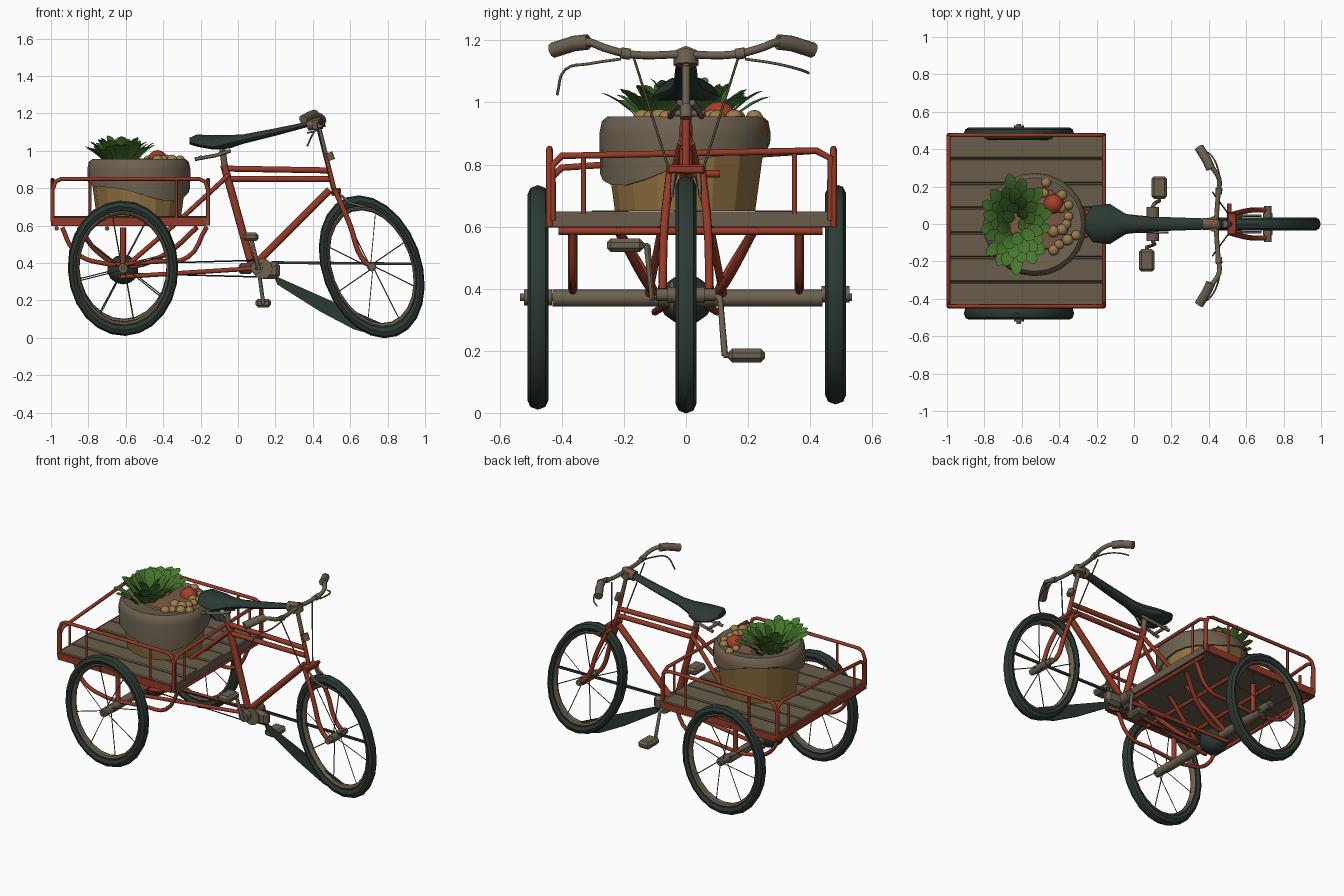
import bpy, bmesh, math, random
from mathutils import Matrix, Vector

random.seed(4)
if "Cube" in bpy.data.objects:
    bpy.data.objects.remove(bpy.data.objects["Cube"])


def material(name, *rgb):
    m = bpy.data.materials.new(name)
    m.use_nodes = True
    m.diffuse_color = (*rgb, 1)
    bsdf = m.node_tree.nodes["Principled BSDF"]
    bsdf.inputs["Base Color"].default_value = (*rgb, 1)
    bsdf.inputs["Roughness"].default_value = 0.8
    return m


RED = material("red paint", .30, .042, .02)
STEEL = material("dull steel", .15, .12, .08)
RUBBER = material("dark green rubber", .025, .041, .033)
WOOD = material("deck wood", .14, .11, .07)
TAN = material("basket tan", .29, .17, .055)
CLOTH = material("sack cloth", .15, .12, .08)
LEAF = material("leaf green", .065, .19, .028)
POTATO = material("potato", .33, .20, .075)
TOMATO = material("tomato red", .38, .05, .022)
SOIL = material("reddish soil", .20, .10, .055)


def finish(name, bm, mat, smooth=True):
    """Turn a bmesh into a coloured object."""
    mesh = bpy.data.meshes.new(name)
    bmesh.ops.recalc_face_normals(bm, faces=bm.faces)
    bm.to_mesh(mesh)
    bm.free()
    mesh.materials.append(mat)
    obj = bpy.data.objects.new(name, mesh)
    bpy.context.collection.objects.link(obj)
    if smooth:
        activate(obj)
        bpy.ops.object.shade_smooth_by_angle(angle=math.radians(40))
    return obj


def activate(obj):
    bpy.ops.object.select_all(action="DESELECT")
    obj.select_set(True)
    bpy.context.view_layer.objects.active = obj


def tube(name, pts, r, mat, curved=False, sides=2):
    """Sweep a round section along a path."""
    cu = bpy.data.curves.new(name, "CURVE")
    cu.dimensions = "3D"
    cu.bevel_depth, cu.bevel_resolution = r, sides
    cu.use_fill_caps, cu.resolution_u = True, 4
    if curved:
        sp = cu.splines.new("BEZIER")
        sp.bezier_points.add(len(pts) - 1)
        for bp, p in zip(sp.bezier_points, pts):
            bp.co = p
            bp.handle_left_type = bp.handle_right_type = "AUTO"
    else:
        sp = cu.splines.new("POLY")
        sp.points.add(len(pts) - 1)
        for bp, p in zip(sp.points, pts):
            bp.co = (*p, 1)
    cu.materials.append(mat)
    obj = bpy.data.objects.new(name, cu)
    bpy.context.collection.objects.link(obj)
    activate(obj)
    bpy.ops.object.convert(target="MESH")
    bpy.ops.object.shade_smooth_by_angle(angle=math.radians(50))


def box(name, loc, size, mat, bevel=0.0):
    bm = bmesh.new()
    bmesh.ops.create_cube(bm, size=1, matrix=Matrix.Translation(loc) @ Matrix.Diagonal((*size, 1)))
    if bevel:
        bmesh.ops.bevel(bm, geom=bm.edges[:], offset=bevel, segments=1, affect="EDGES")
    finish(name, bm, mat, False)


def ball(name, loc, r, mat, squash=1):
    bm = bmesh.new()
    m = Matrix.Translation(loc) @ Matrix.Diagonal((1, 1, squash, 1))
    bmesh.ops.create_uvsphere(bm, u_segments=10, v_segments=7, radius=r, matrix=m)
    finish(name, bm, mat)


def loft(name, rings, mat, smooth=True, caps=True):
    """Skin a list of closed rings of equal length."""
    bm = bmesh.new()
    vs = [[bm.verts.new(p) for p in ring] for ring in rings]
    n = len(vs[0])
    for a, b in zip(vs, vs[1:]):
        for i in range(n):
            bm.faces.new((a[i], a[(i + 1) % n], b[(i + 1) % n], b[i]))
    if caps:
        bm.faces.new(vs[0])
        bm.faces.new(vs[-1])
    return finish(name, bm, mat, smooth)


def plate(name, outline, y, t, mat):
    loft(name, [[(x, y + d, z) for x, z in outline] for d in (-t / 2, t / 2)], mat, False)


def circle(cx, cy, r, z, n):
    """Horizontal ring; z may be a function of the angle."""
    angles = [i * math.tau / n for i in range(n)]
    return [(cx + r * math.cos(a), cy + r * math.sin(a), z(a) if callable(z) else z) for a in angles]


# Wheels: oval tyre, rim, spokes and hub
def wheel(name, centre, half_x, half_z, tilt, hub):
    place = Matrix.Translation(centre) @ Matrix.Rotation(tilt, 4, "Y")

    def point(a, k, y=0):
        return place @ Vector((half_x * k * math.cos(a), y, half_z * k * math.sin(a)))

    for part, k, wide, deep, mat in (("tyre", .915, .034, .085, RUBBER), ("rim", .83, .022, .04, STEEL)):
        section = [i * math.tau / 8 for i in range(8)]
        rings = [[point(i * math.tau / 24, k + deep * math.cos(t), wide * math.sin(t)) for t in section]
                 for i in range(24)]
        loft(f"{name}_{part}", rings + rings[:1], mat, True, False)
    for i in range(8):
        a = i * math.tau / 8 + .2
        tube(f"{name}_spoke", [point(a + .3, .07, .025 * (-1) ** i), point(a, .83)], .003, STEEL, sides=0)
    x, y, z = centre
    tube(f"{name}_hub", [(x, y - hub, z), (x, y + hub, z)], .026, STEEL)


wheel("front_wheel", (.715, 0, .38), .265, .395, math.radians(-20), .06)
wheel("right_rear_wheel", (-.615, -.477, .372), .295, .362, math.radians(-2), .045)
wheel("left_rear_wheel", (-.615, .482, .382), .295, .355, math.radians(-2), .045)

# Rear axle
tube("rear_axle", [(-.615, -.43, .37), (-.615, .44, .37)], .028, STEEL)
tube("axle_spindle", [(-.615, -.535, .373), (-.615, .535, .373)], .012, STEEL)
ball("axle_gear_case", (-.615, 0, .365), .088, RUBBER, .9)

# Cargo deck
for i in range(7):
    box("deck_plank", (-.577, -.377 + i * .132, .63 + .004 * (i % 2)), (.83, .128, .035), WOOD, .006)
box("deck_underside", (-.577, .018, .606), (.82, .89, .012), WOOD)
box("deck_front_edge", (-.163, .018, .625), (.014, .935, .048), WOOD)
for y in (-.443, .478):
    box("deck_side_rim", (-.582, y, .62), (.82, .018, .045), RED)
box("deck_rear_rim", (-.993, .018, .62), (.016, .92, .045), RED)
for x in (-.97, -.7, -.45, -.17):
    tube("deck_cross_bar", [(x, -.41, .585), (x, .44, .585)], .012, RED)

# Railings on all four sides
for y in (-.44, .475):
    tube("side_rail", [(-.992, y, .62), (-.992, y, .79), (-.975, y, .835), (-.945, y, .85), (-.21, y, .85),
                       (-.175, y, .835), (-.16, y, .79), (-.16, y, .6)], .011, RED)
    for x in (-.79, -.33):
        tube("side_rail_post", [(x, y, .64), (x, y, .85)], .008, RED)
for x, low in ((-.992, .79), (-.16, .828)):
    tube("end_rail", [(x, -.43, .62), (x, -.43, low - .03), (x, -.4, low), (x, .42, .845), (x, .465, .82),
                      (x, .465, .62)], .011, RED)
    for y in (-.33, .35):
        tube("end_rail_post", [(x, y, .64), (x, y, low + .008)], .008, RED)

# Undercarriage
for s in (1, -1):
    y = .365 * s
    tube("cradle_tube", [(-.94, y, .59), (-.88, y, .47), (-.78, y, .41), (-.42, y, .41), (-.27, y, .43),
                         (-.17, y, .59)], .012, RED, True)
    tube("axle_hanger", [(-.615, y, .59), (-.615, y, .37)], .015, RED)
    tube("inner_cradle", [(-.85, .22 * s, .59), (-.75, .14 * s, .46), (-.615, .1 * s, .385), (-.4, .14 * s, .44),
                          (-.22, .22 * s, .59)], .014, RED, True)
    tube("seat_stay", [(-.05, .015 * s, .87), (-.3, .07 * s, .64), (-.6, .12 * s, .38)], .013, RED)
    tube("chain_stay", [(.07, .03 * s, .37), (-.64, .1 * s, .325)], .012, RED)
for z in (.345, .395):
    tube("chain", [(-.61, -.045, z), (.13, -.045, .37 + (z - .37) * 1.8)], .004, RUBBER, sides=0)

# Main frame
tube("seat_tube", [(-.075, 0, .925), (.08, 0, .365)], .021, RED)
tube("top_tube", [(-.085, 0, .905), (.487, 0, .895)], .016, RED)
tube("second_top_tube", [(-.04, 0, .85), (.49, 0, .848)], .016, RED)
tube("down_tube", [(.49, 0, .79), (.1, 0, .4)], .02, RED)
tube("head_tube", [(.462, 0, 1.0), (.52, 0, .77)], .013, RED)
tube("steering_column", [(.425, 0, 1.15), (.465, 0, .99)], .013, STEEL)
tube("bell_bracket", [(.485, 0, .99), (.5, 0, .95)], .02, STEEL)

# Fork
box("fork_crown", (.525, 0, .785), (.05, .12, .03), RED, .006)
for s in (1, -1):
    tube("fork_blade", [(.52, .05 * s, .785), (.6, .07 * s, .6), (.66, .075 * s, .43), (.715, .075 * s, .375)],
         .014, RED, True)
    tube("fork_end", [(.715, .06 * s, .38), (.715, .095 * s, .38)], .02, STEEL)
    tube("brake_arm", [(.54, .04 * s, .77), (.6, .045 * s, .72), (.68, .045 * s, .7)], .007, STEEL)
    tube("brake_rod", [(.42, .17 * s, 1.15), (.5, .06 * s, .8), (.56, .05 * s, .72)], .004, STEEL, sides=1)
tube("lamp_stub", [(.51, .02, .77), (.51, .11, .77)], .012, RED)

# Handlebar with grips and brake levers, set a little to the right
MID = -.01
half = [(.45, .17, 1.155), (.455, .25, 1.175), (.42, .31, 1.195), (.36, .4, 1.175)]
bar = [(x, MID - y, z) for x, y, z in reversed(half)] + [(.44, MID, 1.155)]
bar += [(x, MID + y, z) for x, y, z in half]
tube("handlebar", bar, .013, STEEL, True)
for s in (1, -1):
    tube("grip", [(.41, MID + .305 * s, 1.195), (.39, MID + .35 * s, 1.19), (.348, MID + .42 * s, 1.168)],
         .025, STEEL)
    tube("brake_lever", [(.46, MID + .2 * s, 1.14), (.45, MID + .3 * s, 1.125), (.41, MID + .38 * s, 1.105),
                         (.37, MID + .405 * s, 1.06 + .035 * s)], .0045, STEEL, True)
    tube("lever_clamp", [(.452, MID + .17 * s, 1.155), (.455, MID + .2 * s, 1.16)], .018, STEEL)
tube("stem_neck", [(.37, 0, 1.14), (.45, 0, 1.15)], .033, SOIL)
tube("headset", [(.43, 0, 1.12), (.42, 0, 1.165)], .04, STEEL)

# Saddle with drooping sides and long nose: x, height, half width, half thickness
stations = [(-.258, 1.052, .045, .018), (-.22, 1.055, .098, .032), (-.13, 1.045, .108, .038),
            (-.045, 1.048, .055, .036), (.03, 1.063, .04, .025), (.2, 1.1, .036, .02), (.38, 1.143, .03, .014)]
loft("saddle", [[(x, w * math.cos(a), z + h * math.sin(a) - 2.2 * (w * math.cos(a)) ** 2)
                 for a in [i * math.tau / 12 for i in range(12)]] for x, z, w, h in stations], RUBBER)
tube("seat_post", [(-.085, 0, 1.02), (-.07, 0, .91)], .017, STEEL)
for s in (1, -1):
    tube("saddle_rail", [(-.23, .05 * s, .955), (-.12, .04 * s, .975), (-.04, .02 * s, 1.0)], .01, STEEL)
tube("saddle_spring_bar", [(-.2, -.06, .965), (-.2, .06, .965)], .01, STEEL)

# Bottom bracket, cranks and pedals
tube("bottom_bracket", [(.1, -.09, .375), (.1, .09, .375)], .034, STEEL)
tube("chain_ring", [(.13, -.052, .37), (.13, -.04, .37)], .055, STEEL, sides=4)
box("gear_housing", (.165, 0, .36), (.12, .06, .09), STEEL, .02)
box("chain_guide", (.04, 0, .37), (.07, .05, .06), STEEL, .012)
for s, x, z in ((1, .135, .185), (-1, .068, .54)):
    tube("crank_arm", [(.1, .09 * s, .375), (.11, .11 * s, .37), (x, .125 * s, z)], .011, STEEL)
    tube("pedal_spindle", [(x, .12 * s, z), (x, .25 * s, z)], .008, STEEL)
    box("pedal", (x, .195 * s, z), (.085, .12, .045), STEEL, .014)

# Stretched guard and tension rod between cranks and front wheel
plate("lower_guard", [(.19, .335), (.21, .285), (.44, .14), (.62, .045), (.74, .012), (.83, .05)], 0, .012, RUBBER)
plate("tension_strip", [(.18, .41), (.18, .395), (.98, .388), (.98, .402)], 0, .012, RUBBER)

# Basket with draped sack cloth
CX, CY = -.53, -.003
loft("basket", [circle(CX, CY, r, z, 16) for r, z in ((.226, .65), (.264, .93))], TAN, False)


def hem(a):
    return .82 + .06 * math.sin(a) - .035 * math.cos(a) + .02 * math.sin(3 * a + 1)


rims = ((.262, hem), (.274, hem), (.276, .9), (.268, .94), (.25, .955), (.21, .948), (.13, .94))
cloth = loft("sack_cloth", [circle(CX, CY, r, z, 24) for r, z in rims], CLOTH, True, False)
# Reddish worn patch on the cloth
cloth.data.materials.append(SOIL)
for f in cloth.data.polygons:
    angle = math.degrees(math.atan2(f.center.y - CY, f.center.x - CX))
    if 62 < angle < 95 and .88 < f.center.z < .945:
        f.material_index = 1
loft("soil", [circle(CX + .02, CY + .03, r, z, 16) for r, z in ((.18, .93), (.165, .95), (.05, .96))], SOIL)

# Potatoes and tomato
for x, y in ((-.47, .22), (-.48, .165), (-.385, .155), (-.35, .1), (-.35, .04), (-.39, .085), (-.43, -.04),
             (-.385, -.03), (-.355, -.085), (-.4, -.11), (-.43, -.14), (-.31, -.06), (-.36, .0)):
    ball("potato", (x, y, .953), random.uniform(.025, .033), POTATO, .85)
ball("tomato", (-.43, .107, .955), .054, TOMATO, .9)

# Leafy greens: arched oval blades fanned outward from an oval bunch
bm = bmesh.new()
for i in range(44):
    a = i * 2.4
    f = math.sqrt((i + .5) / 44)
    d = Vector((math.cos(a), math.sin(a), 0))
    side = Vector((-d.y, d.x, 0))
    base = Vector((-.63 + .085 * f * d.x, -.005 + .15 * f * d.y, .935))
    reach = .03 + .08 * f + random.uniform(0, .03)
    rise = .15 - .06 * f + random.uniform(-.02, .012)
    spine = []
    for t, w in ((0, .01), (.3, .026), (.6, .034), (.85, .024), (1, .003)):
        c = base + d * reach * t + Vector((0, 0, rise * t * (1.5 - .5 * t)))
        fold = Vector((0, 0, .2 * w))
        spine.append([bm.verts.new(p) for p in (c - side * w + fold, c, c + side * w + fold)])
    for p, q in zip(spine, spine[1:]):
        for k in (0, 1):
            bm.faces.new((p[k], p[k + 1], q[k + 1], q[k]))
finish("leafy_greens", bm, LEAF)
